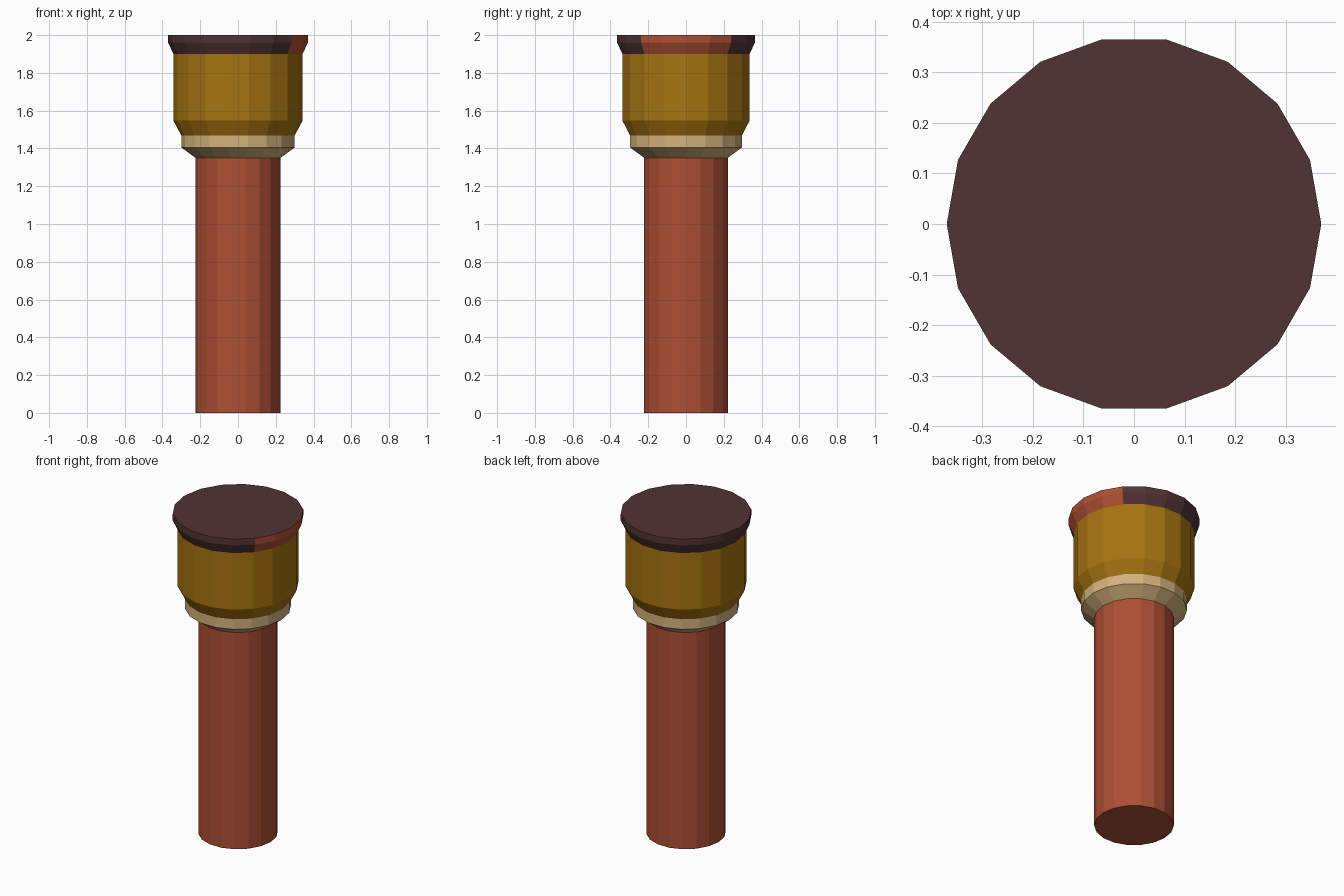
import bpy, bmesh, math

if "Cube" in bpy.data.objects:
    bpy.data.objects.remove(bpy.data.objects["Cube"])

SIDES = 18


def material(name, rgb):
    """Flat material from 0-255 sRGB values, stored as linear."""
    lin = [(c / 255 / 12.92) if c < 10 else ((c / 255 + 0.055) / 1.055) ** 2.4 for c in rgb]
    mat = bpy.data.materials.new(name)
    mat.diffuse_color = (*lin, 1.0)
    mat.use_nodes = True
    mat.node_tree.nodes["Principled BSDF"].inputs["Base Color"].default_value = mat.diffuse_color
    return mat


red = material("brick_red", (174, 79, 52))
gold = material("dark_gold", (166, 116, 16))
tan = material("pale_tan", (212, 178, 124))
brown = material("dark_brown", (82, 51, 52))


def lathe(name, profile, mats, bottom=False, top=False):
    """Spin a (radius, z) profile into a flat-sided part, with optional end faces."""
    bm = bmesh.new()
    step = 2 * math.pi / SIDES
    rings = [[bm.verts.new((r * math.cos(i * step), r * math.sin(i * step), z))
              for i in range(SIDES)] for r, z in profile]
    for a, b in zip(rings, rings[1:]):
        for i in range(SIDES):
            j = (i + 1) % SIDES
            bm.faces.new((a[i], a[j], b[j], b[i]))
    if bottom:
        bm.faces.new(rings[0][::-1])
    if top:
        bm.faces.new(rings[-1])
    mesh = bpy.data.meshes.new(name)
    bm.to_mesh(mesh)
    bm.free()
    for m in mats:
        mesh.materials.append(m)
    obj = bpy.data.objects.new(name, mesh)
    bpy.context.collection.objects.link(obj)
    return obj


# Long shaft, collar below the head, and the head itself
lathe("shaft", [(0.225, 0), (0.225, 1.35)], [red], bottom=True)
lathe("collar", [(0.225, 1.35), (0.30, 1.405), (0.30, 1.468)], [tan])
lathe("head", [(0.30, 1.468), (0.342, 1.547), (0.342, 1.90)], [gold])

# Flared cap; the four rim facets facing +x are red
cap = lathe("cap", [(0.342, 1.90), (0.37, 1.96), (0.37, 2.0)], [brown, red], top=True)
for face in cap.data.polygons:
    n = face.normal
    if n.z < 0.9 and abs(math.atan2(n.y, n.x)) < math.radians(40):
        face.material_index = 1
